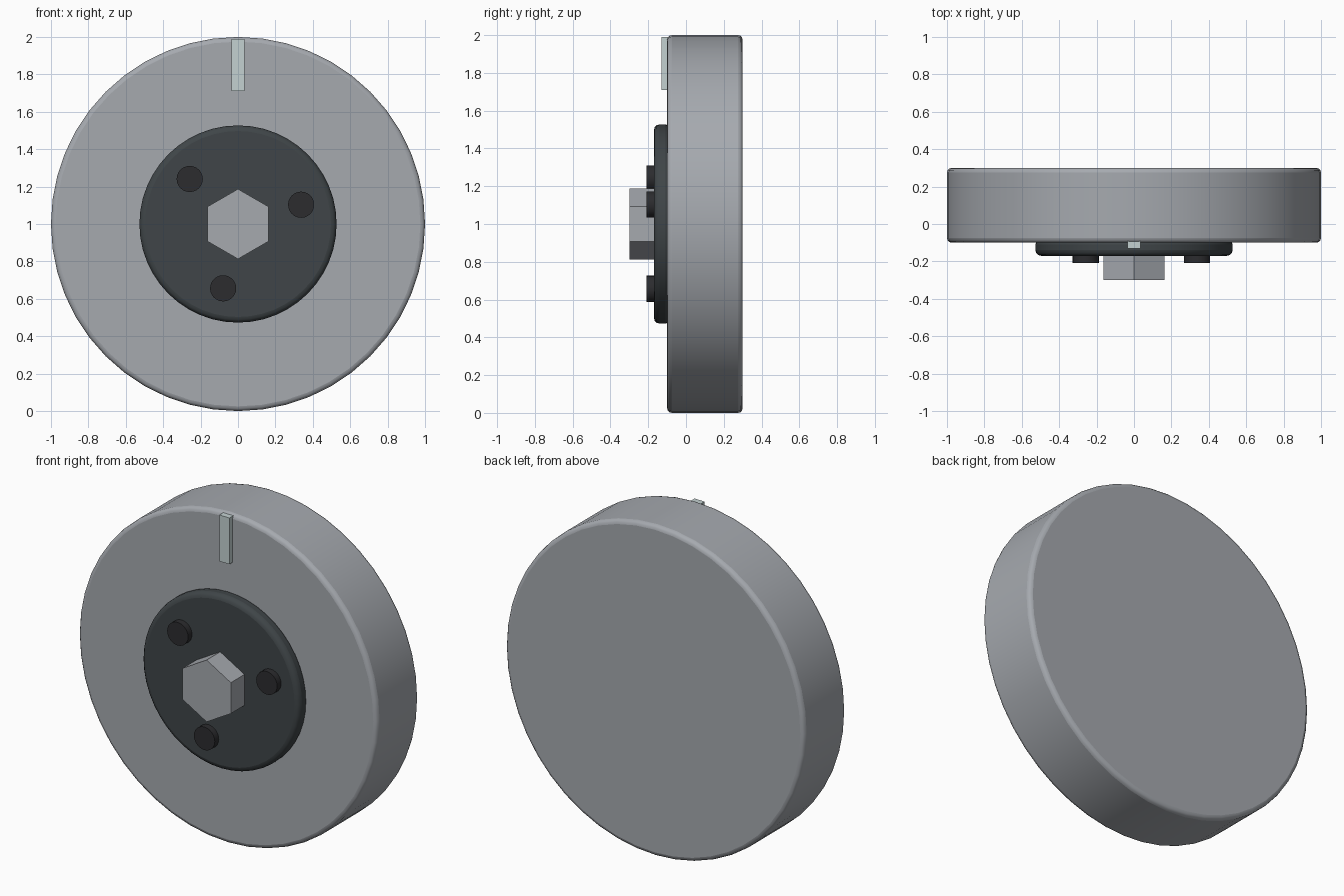
import bpy
from math import cos, sin, pi, radians

if "Cube" in bpy.data.objects:
    bpy.data.objects.remove(bpy.data.objects["Cube"])


def material(name, color):
    m = bpy.data.materials.new(name)
    m.diffuse_color = (*color, 1)
    m.use_nodes = True
    m.node_tree.nodes["Principled BSDF"].inputs["Base Color"].default_value = m.diffuse_color
    return m


metal = material("light_metal", (0.38, 0.40, 0.43))
dark = material("dark_metal", (0.05, 0.06, 0.065))
black = material("bolt_black", (0.025, 0.025, 0.028))
pale = material("pale_marker", (0.55, 0.64, 0.64))


def finish(name, mat, bevel=0, smooth=True):
    ob = bpy.context.object
    ob.name = name
    ob.data.materials.append(mat)
    bpy.ops.object.transform_apply(location=False, rotation=True, scale=True)
    if bevel:
        mod = ob.modifiers.new("rounded_rims", 'BEVEL')
        mod.width, mod.segments = bevel, 3
        mod.limit_method, mod.angle_limit = 'ANGLE', radians(40)
    if smooth:
        bpy.ops.object.shade_smooth_by_angle(angle=radians(35))
    return ob


# Cylinder along y, from y0 (front) to y1 (back)
def disc(name, sides, radius, y0, y1, mat, x=0, z=1, bevel=0, smooth=True):
    bpy.ops.mesh.primitive_cylinder_add(
        vertices=sides, radius=radius, depth=y1 - y0,
        location=(x, (y0 + y1) / 2, z), rotation=(pi / 2, 0, 0))
    return finish(name, mat, bevel, smooth)


# Main wheel and hub plate
disc("wheel", 48, 1.0, -0.10, 0.30, metal, bevel=0.025)
disc("hub_plate", 48, 0.527, -0.17, -0.08, dark, bevel=0.03)

# Hexagonal shaft end, corner pointing up
disc("hex_shaft", 6, 0.187, -0.30, -0.15, metal, smooth=False)

# Three bolts around the hub
for i in range(3):
    a = radians(17 + 120 * i)
    disc(f"bolt_{i + 1}", 24, 0.07, -0.208, -0.15, black,
         x=0.353 * cos(a), z=1 + 0.353 * sin(a))

# Raised position marker at the top of the rim
bpy.ops.mesh.primitive_cube_add(size=1, location=(0, -0.11, 1.85))
bpy.context.object.scale = (0.068, 0.04, 0.28)
finish("position_marker", pale, smooth=False)
